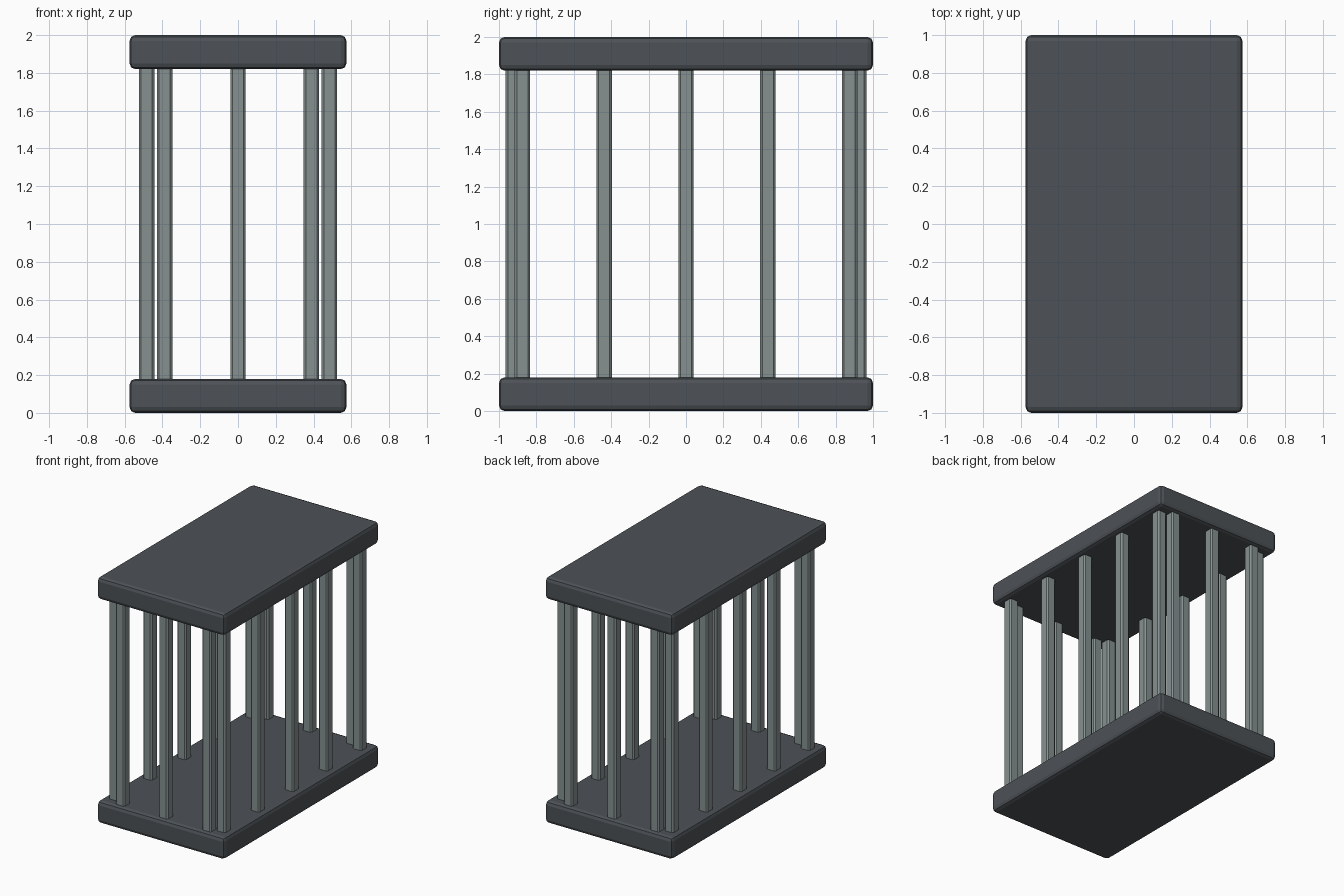
import bpy

if "Cube" in bpy.data.objects:
    bpy.data.objects.remove(bpy.data.objects["Cube"])


def material(name, rgb):
    m = bpy.data.materials.new(name)
    m.diffuse_color = (*rgb, 1)
    m.use_nodes = True
    m.node_tree.nodes["Principled BSDF"].inputs["Base Color"].default_value = m.diffuse_color
    return m


dark = material("dark_metal", (0.075, 0.085, 0.095))
steel = material("bar_steel", (0.24, 0.28, 0.28))


def box(name, size, loc, mat, bevel, segments):
    bpy.ops.mesh.primitive_cube_add(size=1, location=loc)
    ob = bpy.context.object
    ob.name = name
    ob.scale = size
    bpy.ops.object.transform_apply(location=False, rotation=False, scale=True)
    mod = ob.modifiers.new("edge_bevel", 'BEVEL')
    mod.width = bevel
    mod.segments = segments
    ob.data.materials.append(mat)
    return ob


# Floor and roof slabs
for name, z in (("floor_slab", 0.09), ("roof_slab", 1.91)):
    box(name, (1.148, 2.0, 0.18), (0, 0, z), dark, 0.03, 2)


def bar(name, x, y):
    box(name, (0.082, 0.082, 1.68), (x, y, 1.0), steel, 0.012, 1)


# Bars along the long sides, then across the front and back
for s in (-1, 1):
    side = "left" if s < 0 else "right"
    for i in range(-2, 3):
        bar(f"{side}_bar_{i + 3}", s * 0.484, i * 0.4375)
    end = "front" if s < 0 else "back"
    for i in range(-1, 2):
        bar(f"{end}_bar_{i + 2}", i * 0.389, s * 0.924)
